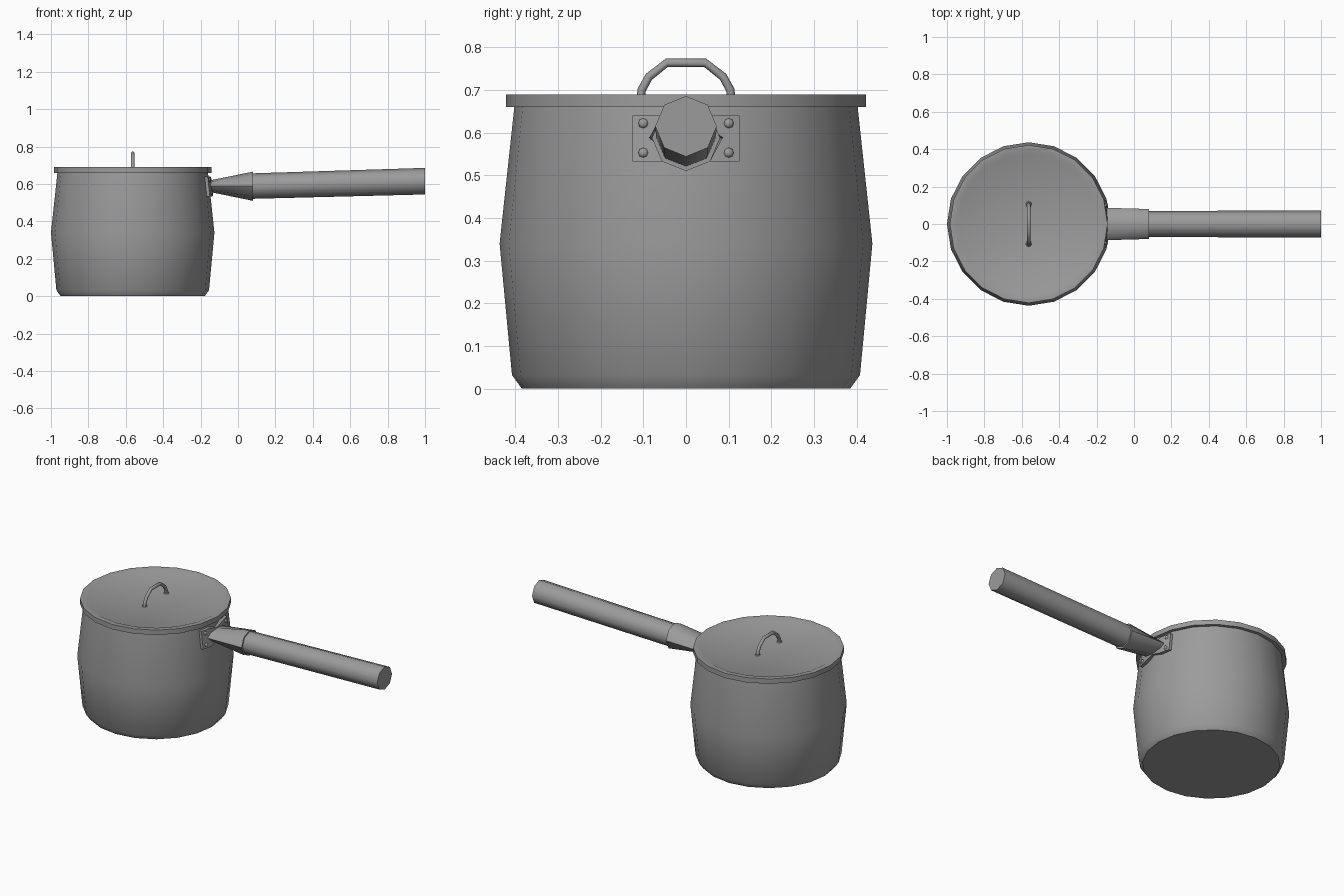
import bpy, bmesh, math
from math import sin, cos, pi, sqrt

cube = bpy.data.objects.get("Cube")
if cube:
    bpy.data.objects.remove(cube)

steel = bpy.data.materials.new("grey steel")
steel.use_nodes = True
GREY = (0.33, 0.33, 0.33, 1)
steel.diffuse_color = GREY
steel.node_tree.nodes["Principled BSDF"].inputs["Base Color"].default_value = GREY

CX = -0.563  # pot axis


def loft(name, rings, angle=35, loop=False):
    """Skin a list of closed rings of points and cap both ends."""
    bm = bmesh.new()
    vs = [[bm.verts.new(p) for p in ring] for ring in rings]
    n = len(vs[0])
    pairs = list(zip(vs, vs[1:]))
    if loop:
        pairs.append((vs[-1], vs[0]))
    for a, b in pairs:
        for i in range(n):
            j = (i + 1) % n
            bm.faces.new((a[i], a[j], b[j], b[i]))
    if not loop:
        bm.faces.new(vs[0])
        bm.faces.new(vs[-1])
    bmesh.ops.recalc_face_normals(bm, faces=bm.faces)
    mesh = bpy.data.meshes.new(name)
    bm.to_mesh(mesh)
    bm.free()
    mesh.materials.append(steel)
    ob = bpy.data.objects.new(name, mesh)
    bpy.context.collection.objects.link(ob)
    bpy.ops.object.select_all(action='DESELECT')
    ob.select_set(True)
    bpy.context.view_layer.objects.active = ob
    bpy.ops.object.shade_smooth_by_angle(angle=math.radians(angle))
    return ob


def turned(name, profile, x=CX, y=0, sides=20):
    """Lathe a (radius, height) profile about a vertical axis."""
    return loft(name, [[(x + r * cos(2 * pi * i / sides), y + r * sin(2 * pi * i / sides), z)
                        for i in range(sides)] for r, z in profile])


def bar(name, sections, sides=8):
    """Bar along x from (x, centre z, half width, half height) sections."""
    return loft(name, [[(x, hy * sin(2 * pi * i / sides), cz + hz * cos(2 * pi * i / sides))
                        for i in range(sides)] for x, cz, hy, hz in sections], 50)


def wall_x(y, z):
    """Pot surface x beside the handle at the given y and z."""
    r = 0.437 - 0.035 * (z - 0.34) / 0.32
    return CX + sqrt(r * r - y * y)


# Pot body and lid
turned("pot_body", [(0.385, 0), (0.408, 0.032), (0.437, 0.34), (0.402, 0.665)])
turned("lid", [(0.395, 0.66), (0.422, 0.66), (0.422, 0.69), (0.392, 0.69), (0.375, 0.682)])

# Lid handle: round wire bent into an arch, with small feet
half = [(0.106, 0.678), (0.104, 0.7), (0.087, 0.731), (0.045, 0.764)]
path = [(-y, z) for y, z in half] + half[::-1]
rings = []
for k, (y, z) in enumerate(path):
    a, b = path[max(k - 1, 0)], path[min(k + 1, len(path) - 1)]
    dy, dz = b[0] - a[0], b[1] - a[1]
    d = math.hypot(dy, dz)
    rings.append([(CX + 0.01 * cos(t), y - 0.01 * sin(t) * dz / d, z + 0.01 * sin(t) * dy / d)
                  for t in (i * pi / 4 for i in range(8))])
loft("lid_handle", rings, 50)
for side, label in ((-1, "right"), (1, "left")):
    turned("lid_handle_foot_" + label, [(0.017, 0.68), (0.012, 0.688)], y=side * 0.106, sides=8)

# Long handle and its tapered ferrule
bar("handle_grip", [(0.05, 0.588, 0.07, 0.068), (1.0, 0.615, 0.072, 0.071)])
bar("handle_ferrule", [(-0.165, 0.588, 0.088, 0.03), (-0.13, 0.588, 0.086, 0.035),
                       (0.08, 0.588, 0.08, 0.078)])

# Mounting plate hugging the pot wall
rings = []
for y in (-0.125, -0.09, -0.06, 0, 0.06, 0.09, 0.125):
    top = 0.64 if abs(y) > 0.05 else 0.625
    low = 0.532 if abs(y) > 0.05 else 0.55
    rings.append([(wall_x(y, z) + off, y, z)
                  for z, off in ((low, -0.01), (low, 0.016), (top, 0.016), (top, -0.01))])
loft("mounting_plate", rings)

# Rivets in the plate corners
for y in (-0.1, 0.1):
    for z in (0.553, 0.622):
        x = wall_x(y, z) + 0.014
        loft("rivet", [[(x + dx, y + r * cos(i * pi / 4), z + r * sin(i * pi / 4)) for i in range(8)]
                       for dx, r in ((0, 0.012), (0.005, 0.011), (0.009, 0.006))], 60)
